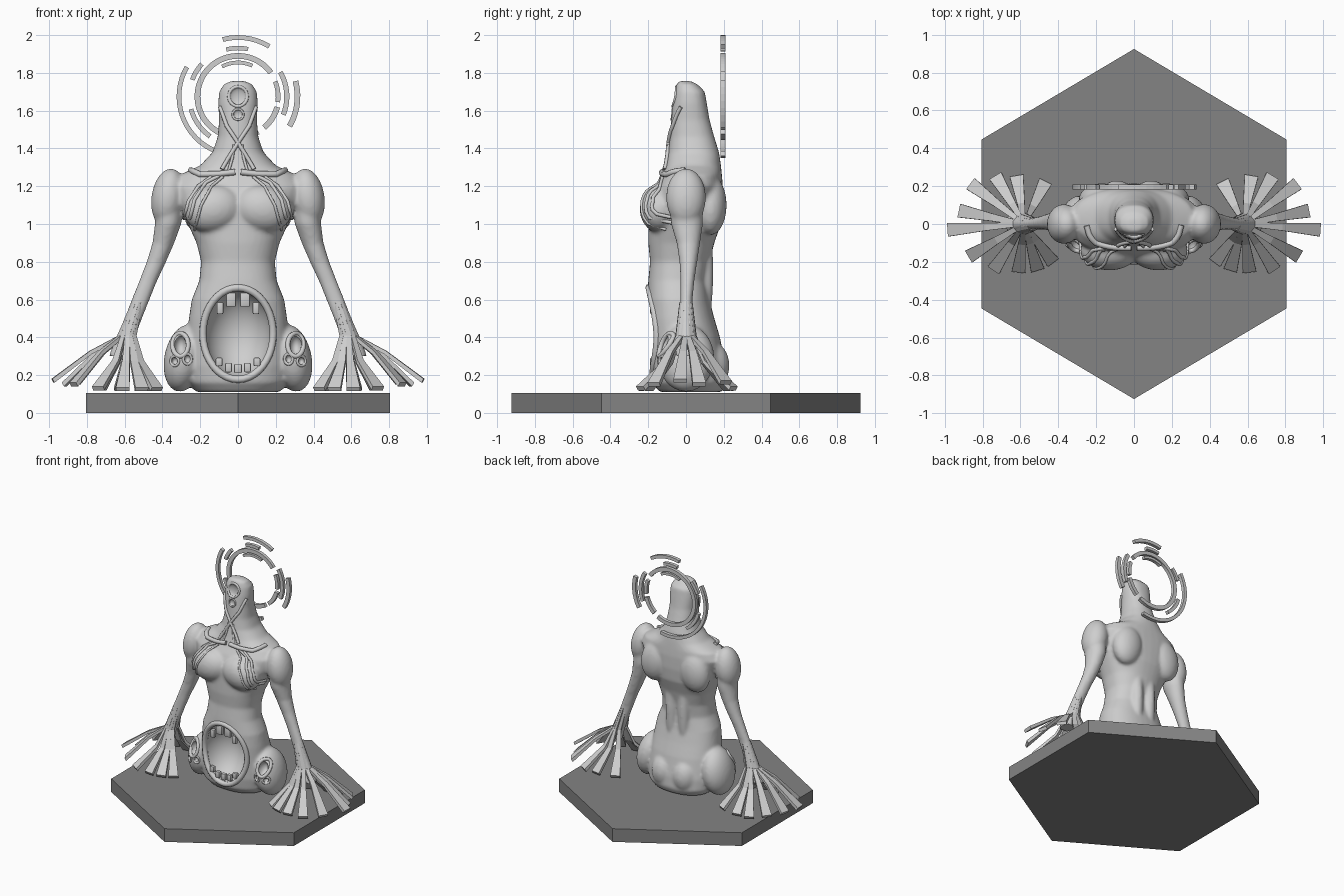
import bpy, bmesh, math
from mathutils import Vector, Matrix
from mathutils.bvhtree import BVHTree

if "Cube" in bpy.data.objects:
    bpy.data.objects.remove(bpy.data.objects["Cube"])

def mat(name, v):
    m = bpy.data.materials.new(name)
    m.diffuse_color = (v, v, v, 1)
    m.use_nodes = True
    m.node_tree.nodes["Principled BSDF"].inputs["Base Color"].default_value = m.diffuse_color
    return m

FLESH = mat("pale grey", 0.62)
STONE = mat("dark grey", 0.23)

def finish(bm, name, m, smooth=None):
    bmesh.ops.recalc_face_normals(bm, faces=bm.faces)
    me = bpy.data.meshes.new(name)
    bm.to_mesh(me)
    bm.free()
    ob = bpy.data.objects.new(name, me)
    bpy.context.collection.objects.link(ob)
    me.materials.append(m)
    if smooth:
        activate(ob)
        bpy.ops.object.shade_smooth_by_angle(angle=math.radians(smooth))
    return ob

def activate(ob):
    bpy.ops.object.select_all(action='DESELECT')
    ob.select_set(True)
    bpy.context.view_layer.objects.active = ob

def skin(bm, rings):
    vr = [[bm.verts.new(p) for p in r] for r in rings]
    n = len(vr[0])
    for a, b in zip(vr, vr[1:]):
        for i in range(n):
            bm.faces.new((a[i], a[(i + 1) % n], b[(i + 1) % n], b[i]))
    bm.faces.new(vr[0][::-1])
    bm.faces.new(vr[-1])

def loft(bm, sections, sx=1, e=2.3, n=40):
    # section: height, centre x, half width, front y, back y
    rings = []
    for z, cx, hw, yf, yb in sections:
        r = []
        for i in range(n):
            c, s = math.cos(math.tau * i / n), math.sin(math.tau * i / n)
            r.append((sx * (cx + hw * math.copysign(abs(c) ** (2 / e), c)),
                      (yf + yb) / 2 + (yb - yf) / 2 * math.copysign(abs(s) ** (2 / e), s), z))
        rings.append(r)
    skin(bm, rings)

def ball(bm, c, r, tilt=0):
    m = Matrix.Translation(c) @ Matrix.Rotation(tilt, 4, 'Y') @ Matrix.Diagonal((*r, 1))
    bmesh.ops.create_uvsphere(bm, u_segments=32, v_segments=20, radius=1, matrix=m)

# hexagonal base
bm = bmesh.new()
hexa = [(0, -.925), (.805, -.447), (.805, .447), (0, .925), (-.805, .447), (-.805, -.447)]
skin(bm, [[(x, y, z) for x, y in hexa] for z in (0, .105)])
finish(bm, "hex_base", STONE)

# torso, neck and head
bm = bmesh.new()
loft(bm, [(.11, 0, .22, -.14, .19), (.16, 0, .27, -.18, .215), (.25, 0, .28, -.195, .21),
          (.4, 0, .27, -.2, .18), (.5, 0, .26, -.205, .15), (.6, 0, .245, -.205, .125),
          (.7, 0, .205, -.2, .11), (.8, 0, .195, -.19, .125), (.9, 0, .22, -.2, .15),
          (1.0, 0, .265, -.2, .185), (1.1, 0, .31, -.2, .195), (1.2, 0, .35, -.16, .195),
          (1.26, 0, .31, -.125, .19), (1.31, 0, .2, -.11, .185), (1.38, 0, .135, -.095, .175),
          (1.46, 0, .108, -.085, .15), (1.55, 0, .1, -.08, .125), (1.64, 0, .105, -.07, .11),
          (1.7, 0, .1, -.06, .1), (1.74, 0, .075, -.05, .06), (1.757, 0, .035, -.035, .025)])
for s in (1, -1):
    ball(bm, (s * .37, 0, 1.14), (.088, .105, .155), s * -.15)      # shoulder
    ball(bm, (s * .13, -.14, 1.08), (.155, .105, .125), s * .2)     # chest
    ball(bm, (s * .17, .13, 1.1), (.12, .085, .16), s * -.2)        # shoulder blade
    ball(bm, (s * .285, 0, .29), (.105, .15, .18), s * -.2)         # side lobe
    ball(bm, (s * .09, .13, .25), (.1, .1, .13))                    # lower back
    ball(bm, (s * .055, .1, .75), (.045, .045, .3))                 # spine muscle
    loft(bm, [(1.12, .365, .075, -.09, .09), (1.0, .37, .07, -.08, .09), (.9, .395, .058, -.05, .075),
              (.8, .432, .052, -.035, .06), (.7, .475, .048, -.03, .045), (.6, .515, .048, -.03, .035),
              (.5, .555, .048, -.035, .035), (.4, .595, .05, -.045, .045), (.3, .63, .055, -.06, .06)],
         s, 2, 24)
body = finish(bm, "body", FLESH)
activate(body)
rm = body.modifiers.new("blend", 'REMESH')
rm.mode, rm.voxel_size, rm.use_smooth_shade = 'VOXEL', .012, True
sm = body.modifiers.new("soften", 'SMOOTH')
sm.factor, sm.iterations = .5, 5
for k in ("blend", "soften"):
    bpy.ops.object.modifier_apply(modifier=k)
tb = bmesh.new()
tb.from_mesh(body.data)
tree = BVHTree.FromBMesh(tb)
tb.free()

def front(x, z, lift=0):
    hit = tree.ray_cast(Vector((x, -2, z)), Vector((0, 1, 0)))[0]
    return Vector((x, (hit.y if hit else -.05) - lift, z))

# hollows: mouth x, z, half width, half height, depth
MOUTHS = [("belly_mouth", 0, .42, .178, .235, .2, .02), ("face_hole", 0, 1.675, .045, .048, .02, .009),
          ("throat_hole", 0, 1.58, .026, .026, .015, .006)]
for s in (1, -1):
    MOUTHS += [("side_mouth", s * .305, .36, .036, .055, .06, .013),
               ("side_hole", s * .268, .285, .018, .024, .03, .008),
               ("side_hole", s * .335, .275, .018, .022, .03, .008)]
bm = bmesh.new()
for _, x, z, rx, rz, d, _w in MOUTHS:
    c = front(x, z) if rx < .1 else Vector((x, -.2, z))
    ball(bm, c, (rx, d, rz))
cutter = finish(bm, "hollow_cutter", FLESH)
cutter.hide_render = True
activate(body)
bo = body.modifiers.new("hollow", 'BOOLEAN')
bo.operation, bo.solver, bo.object = 'DIFFERENCE', 'EXACT', cutter
bpy.ops.object.modifier_apply(modifier="hollow")
bpy.data.objects.remove(cutter)
activate(body)
bpy.ops.object.shade_smooth_by_angle(angle=math.radians(40))

def tube(name, pts, radius, closed=False):
    cu = bpy.data.curves.new(name, 'CURVE')
    cu.dimensions, cu.bevel_depth, cu.bevel_resolution = '3D', radius, 2
    cu.use_fill_caps = True
    sp = cu.splines.new('POLY')
    sp.points.add(len(pts) - 1)
    for p, q in zip(sp.points, pts):
        p.co = (*q, 1)
    sp.use_cyclic_u = closed
    cu.materials.append(FLESH)
    ob = bpy.data.objects.new(name, cu)
    bpy.context.collection.objects.link(ob)
    activate(ob)
    bpy.ops.object.convert(target='MESH')
    bpy.ops.object.shade_smooth_by_angle(angle=math.radians(50))

# rims around every opening
for name, x, z, rx, rz, d, w in MOUTHS:
    n = 40
    tube(name + "_rim", [front(x + (rx + w * .4) * math.cos(math.tau * i / n),
                               z + (rz + w * .4) * math.sin(math.tau * i / n), -w * .3)
                         for i in range(n)], w, True)

# cords over neck, collar and ribs
CORDS = [("neck_cord", [(.095, 1.62), (.06, 1.52), (0, 1.43), (-.05, 1.35), (-.085, 1.29)], .011),
         ("throat_cord", [(.02, 1.42), (.03, 1.35), (.05, 1.28)], .008),
         ("collar_bar", [(.015, 1.275), (.1, 1.265), (.2, 1.262), (.25, 1.285)], .016),
         ("rib_cord", [(.1, 1.255), (.17, 1.22), (.23, 1.13), (.262, 1.0)], .01),
         ("rib_cord", [(.14, 1.25), (.21, 1.2), (.262, 1.12), (.285, 1.03)], .01),
         ("rib_cord", [(.08, 1.25), (.14, 1.2), (.195, 1.1), (.23, .97)], .008)]
for name, path, r in CORDS:
    for s in (1, -1):
        pts = []
        for (x0, z0), (x1, z1) in zip(path, path[1:]):
            pts += [front(s * (x0 + (x1 - x0) * t), z0 + (z1 - z0) * t, r * .4) for t in (0, .25, .5, .75)]
        pts.append(front(s * path[-1][0], path[-1][1], r * .4))
        tube(name, pts, r)

# teeth
bm = bmesh.new()
for x, z, w, h in [(.037, .6, .054, .075), (.095, .555, .034, .065), (0, .235, .04, .05),
                   (.05, .24, .036, .05), (.1, .27, .036, .045)]:
    for s in ((1, -1) if x else (1,)):
        m = Matrix.Translation((s * x, -.175, z)) @ Matrix.Diagonal((w, .03, h, 1))
        bmesh.ops.create_cube(bm, size=1, matrix=m)
bmesh.ops.bevel(bm, geom=bm.edges[:], offset=.007, segments=2, affect='EDGES', profile=.5)
finish(bm, "teeth", FLESH, 40)

# fanned flat fingers
TIPS = [(.98, -.03, .17), (.92, .07, .15), (.86, .21, .16), (.73, .25, .13), (.62, .25, .125),
        (.47, .22, .125), (.87, -.17, .15), (.74, -.24, .13), (.61, -.25, .125), (.51, -.24, .125),
        (.43, -.2, .125)]
bm = bmesh.new()
for s in (1, -1):
    for x, y, z in TIPS:
        tip = Vector((x, y, z))
        out = Vector((x - .58, y, 0))
        side = Vector((-out.y, out.x, 0)).normalized()
        o = out.normalized()
        far = out.length > .3
        wrist = Vector((.53, 0, .58)) + o * .03
        knuckle = Vector((.58, 0, .40)) + o * .05
        mid = Vector((.58, 0, .32 if far else .27)) + out * (.5 if far else .42)
        rings = []
        for p, w, t in ((wrist, .008, .008), (knuckle, .013, .01), (mid, .02, .01), (tip, .036, .012)):
            up = (o * .5 + Vector((0, 0, .85))) * t
            rings.append([(s * q.x, q.y, q.z) for q in
                          (p - side * w - up, p + side * w - up, p + side * w + up, p - side * w + up)])
        skin(bm, rings)
finish(bm, "fingers", FLESH)

# broken halo rings: inner radius, outer radius, start and end angle
ARCS = [(.2, .23, 36, 300), (.2, .23, -50, -15), (.2, .225, -8, 22), (.17, .19, 65, 118),
        (.3, .325, 150, 285), (.3, .325, 58, 105), (.3, .33, -30, 15), (.245, .272, -22, 30),
        (.245, .268, 78, 104), (.245, .27, 138, 160), (.245, .27, 195, 235)]
bm = bmesh.new()
for r0, r1, a0, a1 in ARCS:
    n = max(4, int((a1 - a0) / 6))
    rings = []
    for i in range(n + 1):
        a = math.radians(a0 + (a1 - a0) * i / n)
        rings.append([(r * math.cos(a), y, 1.675 + r * math.sin(a))
                      for r, y in ((r0, .182), (r1, .182), (r1, .208), (r0, .208))])
    skin(bm, rings)
finish(bm, "halo", FLESH)
